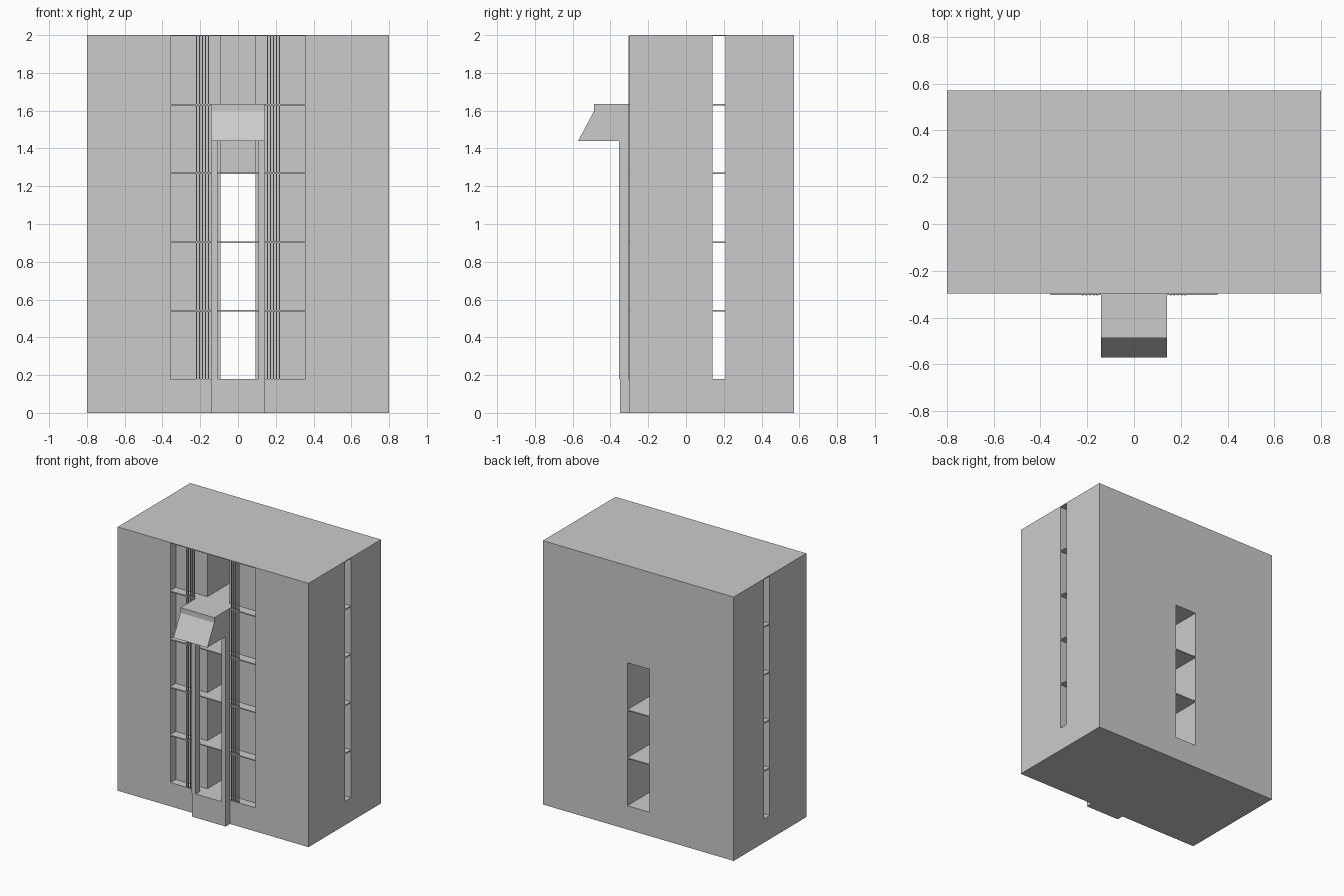
import bpy, bmesh

if "Cube" in bpy.data.objects:
    bpy.data.objects.remove(bpy.data.objects["Cube"])

FRONT, BACK = -0.298, 0.571      # main wall planes
RECESS = -0.235                  # back of the front recess
Z0, STOREY, SLAB, TOP = 0.18, 0.364, 0.008, 1.994


def mesh_object(name, bm):
    bmesh.ops.recalc_face_normals(bm, faces=bm.faces[:])
    me = bpy.data.meshes.new(name)
    bm.to_mesh(me)
    bm.free()
    ob = bpy.data.objects.new(name, me)
    bpy.context.collection.objects.link(ob)
    return ob


def add_box(bm, x0, x1, y0, y1, z0, z1):
    vs = bmesh.ops.create_cube(bm, size=1)["verts"]
    for v in vs:
        v.co.x = x1 if v.co.x > 0 else x0
        v.co.y = y1 if v.co.y > 0 else y0
        v.co.z = z1 if v.co.z > 0 else z0


def boxes(name, *specs):
    bm = bmesh.new()
    for s in specs:
        add_box(bm, *s)
    return mesh_object(name, bm)


# Building block, with recess, hall and cross passage cut out
body = boxes("building_block", (-0.8, 0.8, FRONT, BACK, 0, 2))
cuts = {
    "recess_cutter": (-0.357, 0.357, -0.5, RECESS, Z0, TOP),
    "hall_cutter": (-0.092, 0.092, -0.4, 0.21, Z0, TOP),
    "back_opening_cutter": (-0.092, 0.092, 0.0, 0.8, Z0, Z0 + 3 * STOREY - SLAB),
    "cross_passage_cutter": (-1, 1, 0.14, 0.21, Z0, TOP),
}
bpy.context.view_layer.objects.active = body
for name, spec in cuts.items():
    cutter = boxes(name, spec)
    cutter.hide_render = True
    mod = body.modifiers.new(name, "BOOLEAN")
    mod.operation, mod.solver, mod.object = "DIFFERENCE", "EXACT", cutter
    bpy.ops.object.modifier_apply(modifier=name)
    bpy.data.objects.remove(cutter)

# Floor slabs filling recess, hall and cross passage
for k in range(1, 5):
    z1 = Z0 + k * STOREY
    z = (z1 - SLAB, z1)
    hall_end = BACK if k < 3 else 0.21
    boxes(f"floor_slab_{k}",
          (-0.357, 0.357, FRONT - 0.006, RECESS, *z),
          (-0.092, 0.092, RECESS, hall_end, *z),
          (-0.8, -0.092, 0.14, 0.21, *z),
          (0.092, 0.8, 0.14, 0.21, *z))

# Thin vertical bars on both sides of the entrance
bars = [(s * x - 0.003, s * x + 0.003, FRONT - 0.007, FRONT, Z0, TOP)
        for s in (-1, 1) for x in (0.157 + 0.0155 * i for i in range(5))]
boxes("facade_bars", *bars)

# Entrance base and the two pilasters
boxes("entrance_base", (-0.142, 0.142, -0.35, FRONT, 0, Z0))
for side, x0, x1 in (("left", -0.142, -0.108), ("right", 0.108, 0.142)):
    boxes(f"{side}_pilaster", (x0, x1, -0.354, FRONT, Z0, 1.44))

# Canopy with sloping front, extruded from its side profile
bm = bmesh.new()
profile = [(FRONT, 1.44), (-0.571, 1.44), (-0.487, 1.597), (-0.487, 1.636), (FRONT, 1.636)]
face = bm.faces.new([bm.verts.new((-0.142, y, z)) for y, z in profile])
new = bmesh.ops.extrude_face_region(bm, geom=[face])["geom"]
bmesh.ops.translate(bm, vec=(0.284, 0, 0),
                    verts=[g for g in new if isinstance(g, bmesh.types.BMVert)])
mesh_object("canopy", bm)
